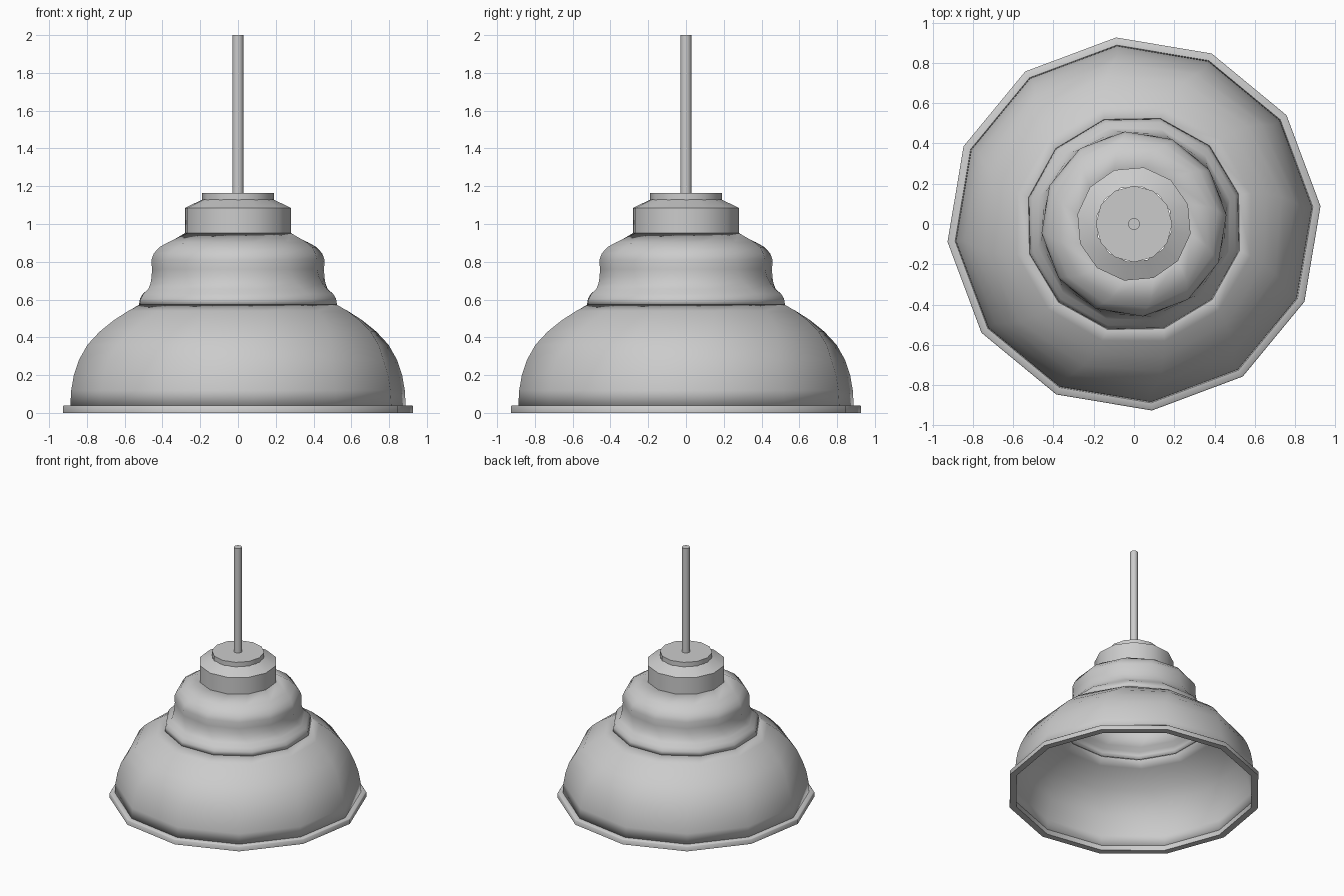
import bpy, bmesh, math

if "Cube" in bpy.data.objects:
    bpy.data.objects.remove(bpy.data.objects["Cube"])

SIDES = 12
grey = bpy.data.materials.new("plain grey")
grey.diffuse_color = (0.6, 0.6, 0.6, 1)
grey.use_nodes = True
grey.node_tree.nodes["Principled BSDF"].inputs["Base Color"].default_value = grey.diffuse_color


def lathe(name, rings, sides=SIDES, caps=False, loop=False, wall=0.0, angle=50):
    """Spin rings of (radius, height, twist in degrees) round the z axis."""
    bm = bmesh.new()
    rows = []
    for r, z, twist in rings:
        row = []
        for i in range(sides):
            a = math.radians(twist) + 2 * math.pi * i / sides
            row.append(bm.verts.new((r * math.cos(a), r * math.sin(a), z)))
        rows.append(row)
    pairs = list(zip(rows, rows[1:]))
    if loop:
        pairs.append((rows[-1], rows[0]))
    for low, high in pairs:
        for i in range(sides):
            j = (i + 1) % sides
            bm.faces.new((low[i], low[j], high[j], high[i]))
    if caps:
        bm.faces.new(rows[0][::-1])
        bm.faces.new(rows[-1])
    mesh = bpy.data.meshes.new(name)
    bm.to_mesh(mesh)
    bm.free()
    mesh.materials.append(grey)
    ob = bpy.data.objects.new(name, mesh)
    bpy.context.collection.objects.link(ob)
    bpy.ops.object.select_all(action='DESELECT')
    ob.select_set(True)
    bpy.context.view_layer.objects.active = ob
    bpy.ops.object.shade_smooth_by_angle(angle=math.radians(angle))
    if wall:
        mod = ob.modifiers.new("wall", 'SOLIDIFY')
        mod.thickness = wall
        mod.offset = -1
    return ob


# flat band round the open mouth of the shade
lathe("rim", [(0.93, 0, 5.5), (0.93, 0.035, 5.5), (0.925, 0.04, 5.5),
              (0.88, 0.04, 5.5), (0.88, 0, 5.5)], loop=True)

# big dome, its facets turning slightly toward the top
dome = [(0.892, 0.04), (0.887, 0.12), (0.873, 0.2), (0.846, 0.28), (0.805, 0.36),
        (0.745, 0.43), (0.675, 0.49), (0.6, 0.54), (0.535, 0.575)]
lathe("shade_dome", [(r, z, 5.5 + 10.5 * max(0, (z - 0.3) / 0.275)) for r, z in dome],
      wall=0.01)

# flared waist and rounded shoulder
lathe("shoulder", [(0.54, 0.575, 16), (0.535, 0.605, 16), (0.52, 0.63, 15.5),
                   (0.49, 0.655, 14), (0.472, 0.685, 11), (0.462, 0.72, 8),
                   (0.458, 0.76, 6), (0.461, 0.81, 5.5), (0.448, 0.845, 6),
                   (0.42, 0.878, 9), (0.38, 0.903, 13), (0.285, 0.952, 20)],
      wall=0.01)

# neck with sloping top
lathe("neck", [(0.285, 0.952, 20), (0.285, 1.085, 20), (0.19, 1.13, 20)])

# round plate and hanging rod
lathe("top_plate", [(0.19, 1.125, 0), (0.19, 1.165, 0)], caps=True)
lathe("hanging_rod", [(0.029, 1.16, 0), (0.029, 2.0, 0)], sides=16, caps=True)
